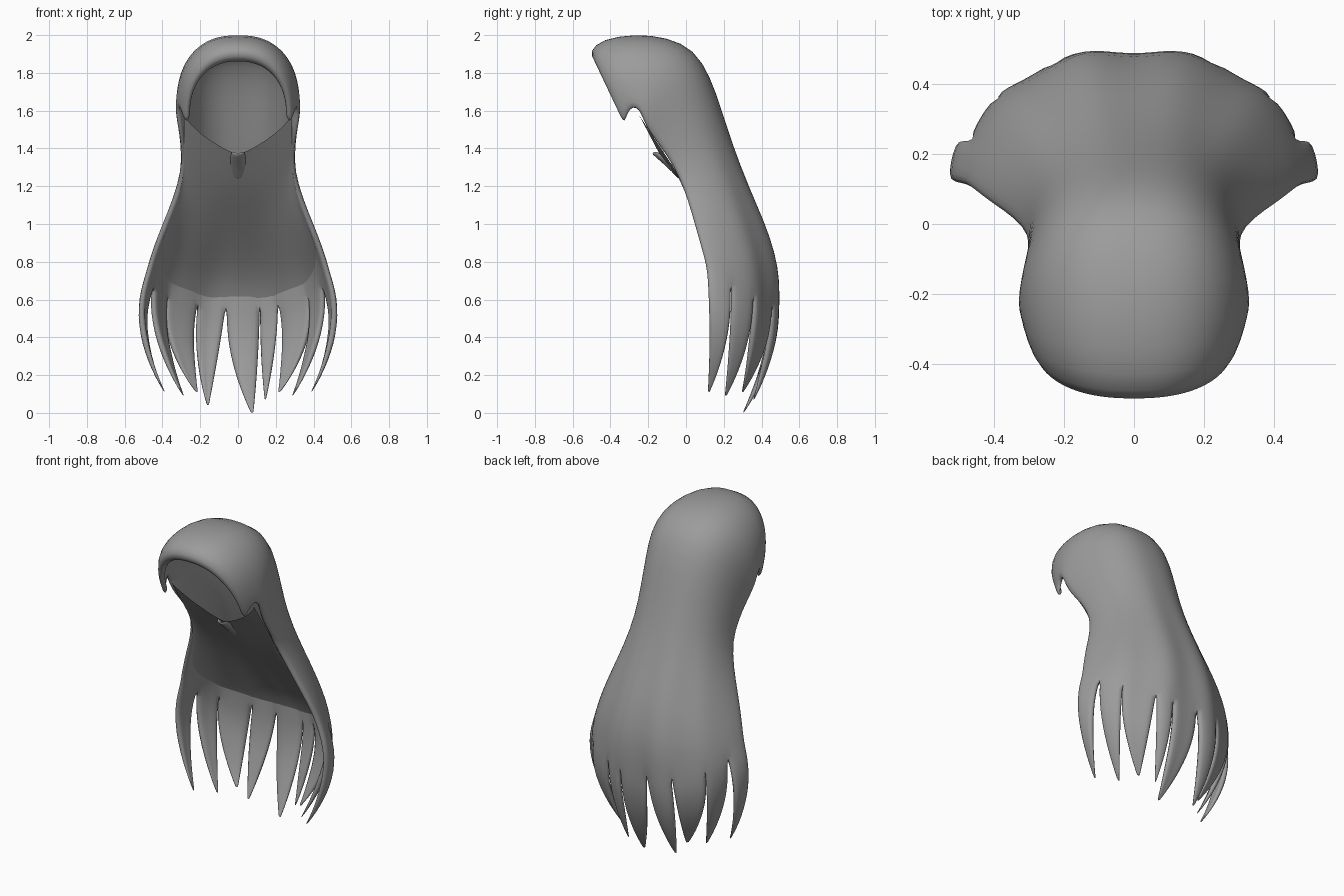
import bpy, math
from mathutils import Vector

cube = bpy.data.objects.get("Cube")
if cube:
    bpy.data.objects.remove(cube)

hair = bpy.data.materials.new("hair_grey")
hair.use_nodes = True
hair.diffuse_color = (0.33, 0.33, 0.33, 1)
hair.node_tree.nodes["Principled BSDF"].inputs["Base Color"].default_value = (0.33, 0.33, 0.33, 1)

COLS = 29


def make(name, verts, faces, thickness=0):
    me = bpy.data.meshes.new(name)
    me.from_pydata(verts, [], faces)
    me.materials.append(hair)
    ob = bpy.data.objects.new(name, me)
    bpy.context.collection.objects.link(ob)
    for p in me.polygons:
        p.use_smooth = True
    if thickness:
        m = ob.modifiers.new("thickness", 'SOLIDIFY')
        m.thickness, m.offset, m.thickness_clamp = thickness, -1, 1.0
    m = ob.modifiers.new("smooth", 'SUBSURF')
    m.levels = m.render_levels = 1


def arch_loft(rows, ripple):
    """Loft of arches: each row is (mid y, mid z, end y, end z, half width, squareness)."""
    verts = []
    for my, mz, ey, ez, w, p in rows:
        g = ripple * min(1, max(0, (1.5 - mz) / 0.7))
        for c in range(COLS):
            a = math.pi * (1 - c / (COLS - 1))
            s = max(0, math.sin(a)) ** (2 / p)
            k = math.copysign(abs(math.cos(a)) ** (2 / p), math.cos(a))
            s *= 1 - g * (1 + math.cos(10 * (a - math.pi / 2))) / 2
            verts.append(Vector((w * k, ey + (my - ey) * s, ez + (mz - ez) * s)))
    faces = [(r * COLS + c, r * COLS + c + 1, (r + 1) * COLS + c + 1, (r + 1) * COLS + c)
             for r in range(len(rows) - 1) for c in range(COLS - 1)]
    return verts, faces


def grow_lock(verts, faces, base, c0, c1, bend, tip):
    """Continue columns c0..c1 of the loft's last row into a lock tapering to its tip."""
    row = list(range(base + c0, base + c1 + 1))
    start = [verts[i] for i in row]
    mid = sum(start, Vector()) / len(start)
    bend, tip = Vector(bend), Vector(tip)
    for t in (0.15, 0.3, 0.45, 0.6, 0.75, 0.88, 0.96, 1.0):
        q = mid * (1 - t) ** 2 + bend * 2 * t * (1 - t) + tip * t * t
        width = 1 - 0.93 * t ** 2.1
        new = list(range(len(verts), len(verts) + len(row)))
        verts += [q + (s - mid) * width for s in start]
        faces += [(row[i], row[i + 1], new[i + 1], new[i]) for i in range(len(row) - 1)]
        row = new


# Outer hair: fringe rim, crown, back of head, then the long flaring mane
outer_rows = [
    (-0.43, 1.86, -0.33, 1.56, 0.25, 2.3),
    (-0.485, 1.86, -0.337, 1.54, 0.268, 2.3),
    (-0.515, 1.915, -0.33, 1.54, 0.288, 2.3),
    (-0.445, 1.98, -0.305, 1.61, 0.31, 2.4),
    (-0.27, 2.007, -0.265, 1.62, 0.325, 2.4),
    (-0.10, 1.99, -0.235, 1.58, 0.333, 2.5),
    (0.045, 1.925, -0.21, 1.51, 0.325, 2.5),
    (0.13, 1.78, -0.16, 1.44, 0.31, 2.4),
    (0.19, 1.60, -0.10, 1.36, 0.303, 2.3),
    (0.257, 1.40, -0.04, 1.26, 0.303, 2.2),
    (0.34, 1.20, 0.01, 1.13, 0.345, 2.1),
    (0.43, 1.01, 0.05, 0.99, 0.405, 2.0),
    (0.49, 0.84, 0.08, 0.89, 0.445, 2.0),
    (0.512, 0.70, 0.10, 0.82, 0.47, 2.05),
    (0.510, 0.56, 0.115, 0.75, 0.49, 2.1),
]
verts, faces = arch_loft(outer_rows, 0.06)
base = (len(outer_rows) - 1) * COLS

# Side locks, mirrored: (first column, last column, bend, tip)
for c0, c1, (bx, by, bz), (tx, ty, tz) in (
        (0, 3, (0.595, 0.20, 0.43), (0.39, 0.12, 0.11)),
        (3, 6, (0.47, 0.31, 0.38), (0.29, 0.21, 0.09)),
        (6, 10, (0.36, 0.42, 0.36), (0.22, 0.30, 0.11))):
    grow_lock(verts, faces, base, c0, c1, (-bx, by, bz), (-tx, ty, tz))
    grow_lock(verts, faces, base, COLS - 1 - c1, COLS - 1 - c0, (bx, by, bz), (tx, ty, tz))

# Uneven back locks
grow_lock(verts, faces, base, 10, 13, (-0.18, 0.49, 0.30), (-0.16, 0.33, 0.04))
grow_lock(verts, faces, base, 13, 16, (0.02, 0.50, 0.28), (0.075, 0.305, 0.0))
grow_lock(verts, faces, base, 16, 18, (0.17, 0.49, 0.33), (0.145, 0.36, 0.07))
make("outer_hair", verts, faces, 0.034)

# Inner face of the mane: nape edge in the neck opening, then a hollow running down the back
make("inner_hair", *arch_loft([
    (-0.14, 1.37, -0.25, 1.58, 0.285, 1.3),
    (-0.07, 1.28, -0.16, 1.44, 0.285, 1.5),
    (0.00, 1.19, -0.09, 1.34, 0.285, 1.8),
    (0.08, 1.10, -0.03, 1.23, 0.29, 1.9),
    (0.18, 0.99, 0.02, 1.11, 0.325, 1.85),
    (0.30, 0.86, 0.06, 0.97, 0.385, 1.8),
    (0.40, 0.74, 0.095, 0.87, 0.43, 1.85),
    (0.455, 0.65, 0.115, 0.81, 0.455, 1.95),
    (0.495, 0.56, 0.125, 0.76, 0.475, 2.1),
], 0.06))

# Nape tuft: small flat tongue standing forward of the neck opening
tuft_rows = ((-0.02, 1.215, 0.075), (-0.08, 1.28, 0.06), (-0.14, 1.335, 0.045), (-0.185, 1.37, 0.04))
tuft = [Vector((w * k, y + 0.02 * k * k, z + 0.015 * k * k))
        for y, z, w in tuft_rows for k in (-1, -0.5, 0, 0.5, 1)]
make("nape_tuft", tuft,
     [(r * 5 + c, r * 5 + c + 1, r * 5 + c + 6, r * 5 + c + 5) for r in range(3) for c in range(4)],
     0.015)
